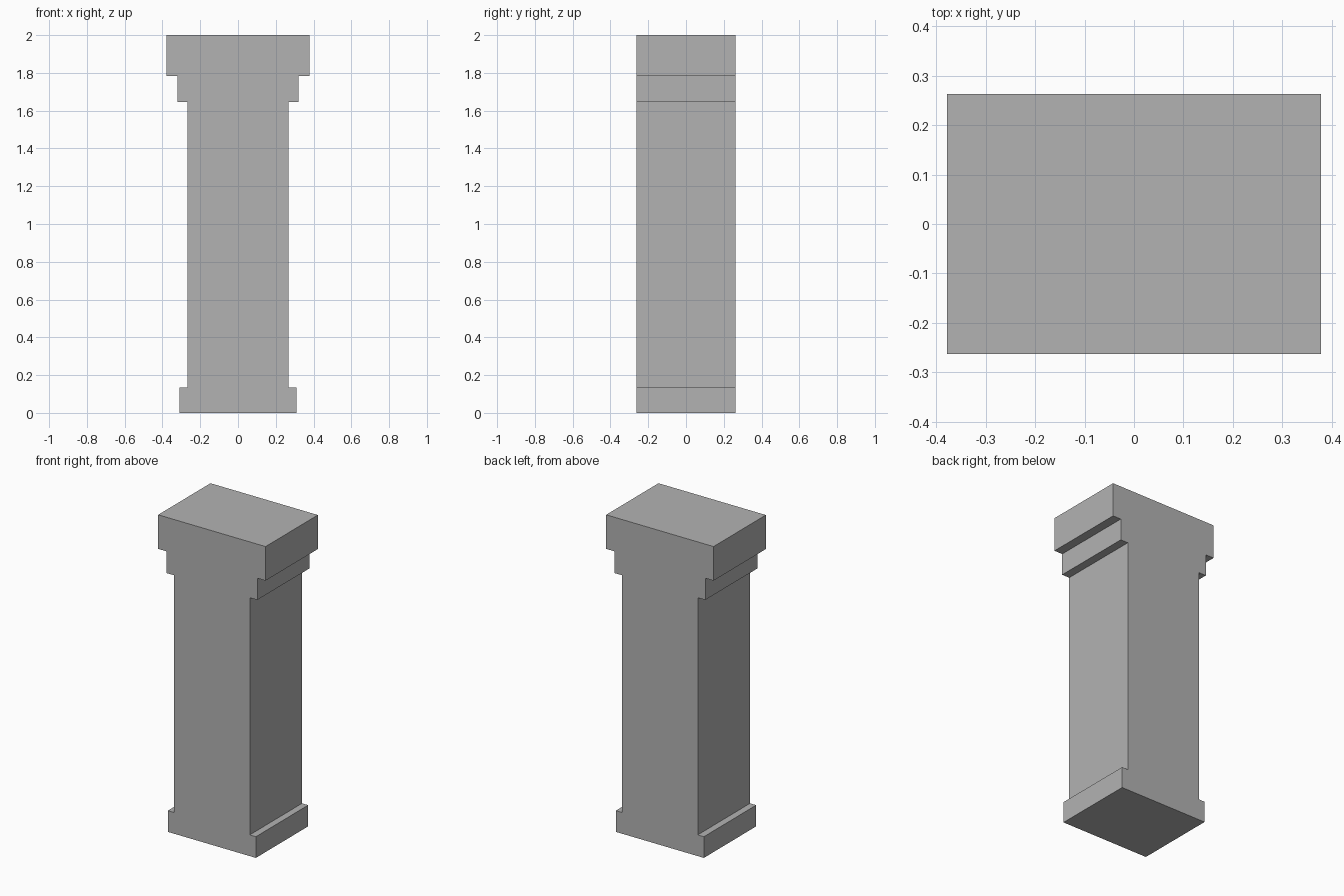
import bpy
import bmesh

cube = bpy.data.objects.get("Cube")
if cube:
    bpy.data.objects.remove(cube, do_unlink=True)

# Plain stone colour
stone = bpy.data.materials.new("stone_grey")
stone.use_nodes = True
grey = (0.45, 0.45, 0.45, 1)
stone.diffuse_color = grey
stone.node_tree.nodes["Principled BSDF"].inputs["Base Color"].default_value = grey

# Half outline of the pillar: base, shaft, neck and capital
HALF_DEPTH = 0.263
half = [(0.31, 0), (0.31, 0.135), (0.267, 0.135), (0.267, 1.645),
        (0.32, 1.645), (0.32, 1.783), (0.378, 1.783), (0.378, 2)]
outline = half + [(-x, z) for x, z in reversed(half)]

# Extrude the mirrored outline from front to back
bm = bmesh.new()
front = bm.faces.new([bm.verts.new((x, -HALF_DEPTH, z)) for x, z in outline])
result = bmesh.ops.extrude_face_region(bm, geom=[front], use_keep_orig=True)
back = [v for v in result["geom"] if isinstance(v, bmesh.types.BMVert)]
bmesh.ops.translate(bm, verts=back, vec=(0, 2 * HALF_DEPTH, 0))
bmesh.ops.recalc_face_normals(bm, faces=bm.faces)

mesh = bpy.data.meshes.new("pillar")
bm.to_mesh(mesh)
bm.free()
mesh.materials.append(stone)
pillar = bpy.data.objects.new("pillar", mesh)
bpy.context.collection.objects.link(pillar)
